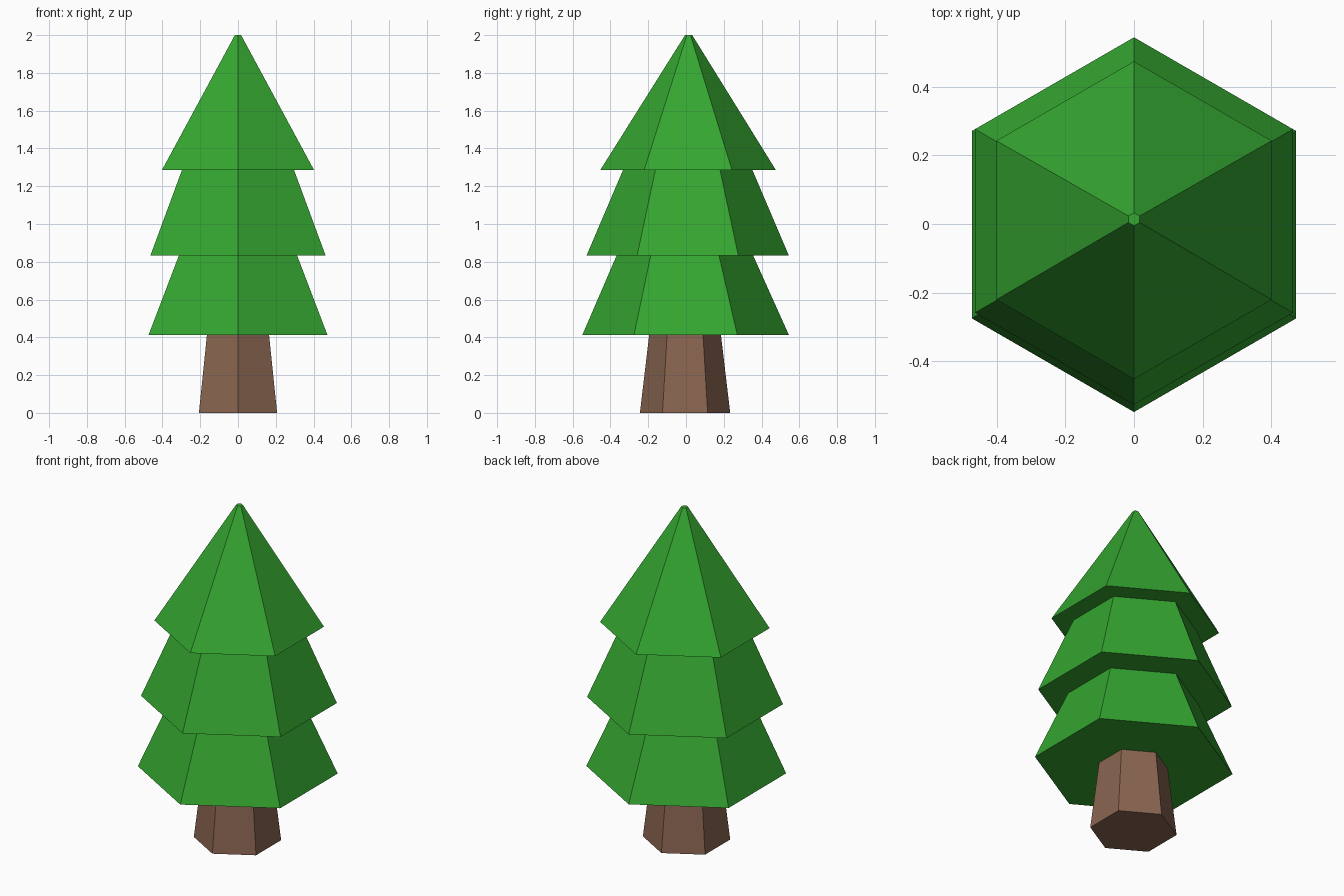
import bpy, bmesh
from math import pi, sin, cos

if "Cube" in bpy.data.objects:
    bpy.data.objects.remove(bpy.data.objects["Cube"])


def make_material(name, color):
    mat = bpy.data.materials.new(name)
    mat.diffuse_color = (*color, 1)
    mat.use_nodes = True
    mat.node_tree.nodes["Principled BSDF"].inputs["Base Color"].default_value = mat.diffuse_color
    return mat


def hex_loft(name, rings, mat, cap_bottom=False, cap_top=False):
    """Skin a stack of hexagons given as (radius, z, y offset), corners on +-y."""
    bm = bmesh.new()
    loops = [[bm.verts.new((r * cos(pi / 2 + i * pi / 3), y + r * sin(pi / 2 + i * pi / 3), z))
              for i in range(6)] for r, z, y in rings]
    for low, high in zip(loops, loops[1:]):
        for i in range(6):
            j = (i + 1) % 6
            bm.faces.new((low[i], low[j], high[j], high[i]))
    if cap_bottom:
        bm.faces.new(loops[0][::-1])
    if cap_top:
        bm.faces.new(loops[-1])
    mesh = bpy.data.meshes.new(name)
    bm.to_mesh(mesh)
    bm.free()
    mesh.materials.append(mat)
    obj = bpy.data.objects.new(name, mesh)
    bpy.context.collection.objects.link(obj)
    return obj


bark = make_material("bark", (0.25, 0.13, 0.08))
needles = make_material("needles", (0.035, 0.38, 0.03))

# Tapered trunk, meeting the foliage underside
trunk_top = (0.19, 0.412, -0.005)
hex_loft("trunk", [(0.239, 0, -0.005), trunk_top], bark, cap_bottom=True)

# Three stacked tiers with flat undersides, leaning slightly to the back
tiers = [(0.547, 0.412, -0.002), (0.362, 0.832, -0.006),
         (0.536, 0.832, 0.009), (0.342, 1.287, 0.009),
         (0.464, 1.287, 0.011), (0.019, 2.0, 0.014)]
hex_loft("foliage", [trunk_top] + tiers, needles, cap_top=True)
